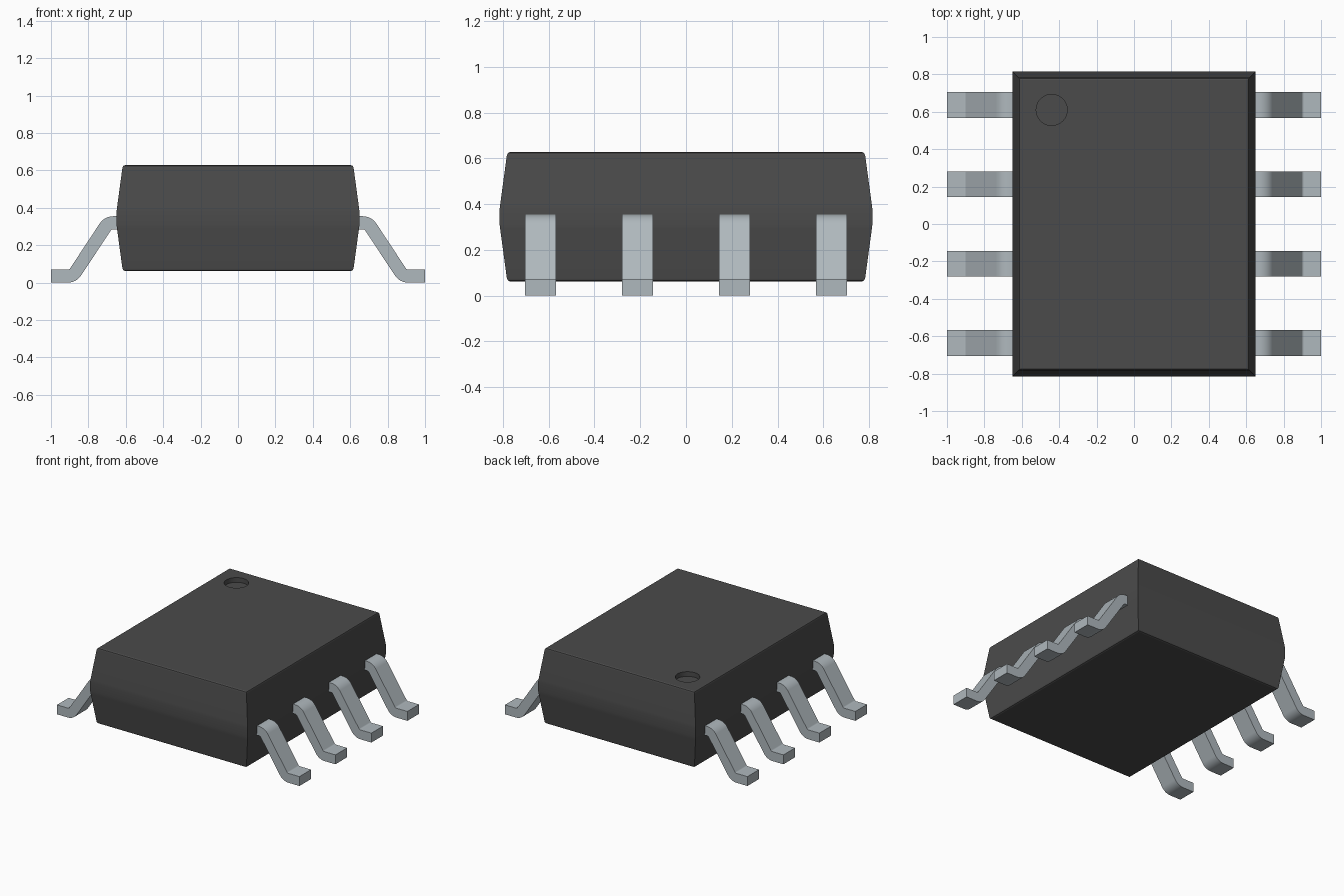
import bpy, bmesh, math
from mathutils import Vector

cube = bpy.data.objects.get("Cube")
if cube:
    bpy.data.objects.remove(cube, do_unlink=True)


def material(name, rgb, metallic=0.0):
    m = bpy.data.materials.new(name)
    m.use_nodes = True
    m.diffuse_color = (*rgb, 1)
    bsdf = m.node_tree.nodes["Principled BSDF"]
    bsdf.inputs["Base Color"].default_value = (*rgb, 1)
    bsdf.inputs["Roughness"].default_value = 0.6
    return m


def add_object(name, bm, mat):
    bmesh.ops.recalc_face_normals(bm, faces=bm.faces)
    mesh = bpy.data.meshes.new(name)
    bm.to_mesh(mesh)
    bm.free()
    mesh.materials.append(mat)
    obj = bpy.data.objects.new(name, mesh)
    bpy.context.collection.objects.link(obj)
    return obj


def activate(obj):
    bpy.ops.object.select_all(action="DESELECT")
    obj.select_set(True)
    bpy.context.view_layer.objects.active = obj


def smooth(obj, degrees):
    activate(obj)
    bpy.ops.object.shade_smooth_by_angle(angle=math.radians(degrees))
    mod = obj.modifiers.new("Weighted normals", "WEIGHTED_NORMAL")
    mod.keep_sharp = True


plastic = material("dark plastic", (0.07, 0.07, 0.07))
metal = material("tinned metal", (0.43, 0.48, 0.51))

# Moulded body: stacked rectangles given as (height, inset)
HALF_X, HALF_Y = 0.65, 0.815
half_rings = [(0.062, 0.046), (0.066, 0.037), (0.076, 0.032),
              (0.29, 0.003), (0.315, 0.0)]
MID_Z = 0.345
rings = half_rings + [(2 * MID_Z - z, i) for z, i in reversed(half_rings)]
TOP_Z = rings[-1][0]

bm = bmesh.new()
loops = []
for z, inset in rings:
    x, y = HALF_X - inset, HALF_Y - inset
    loops.append([bm.verts.new((sx * x, sy * y, z))
                  for sx, sy in ((-1, -1), (1, -1), (1, 1), (-1, 1))])
for low, high in zip(loops, loops[1:]):
    for i in range(4):
        j = (i + 1) % 4
        bm.faces.new((low[i], low[j], high[j], high[i]))
bm.faces.new(loops[0])
bm.faces.new(loops[-1])
body = add_object("body", bm, plastic)

# Round index dimple sunk into the top
bpy.ops.mesh.primitive_cylinder_add(vertices=48, radius=0.083, depth=0.08,
                                    location=(-0.44, 0.61, TOP_Z + 0.005))
cutter = bpy.context.object
cutter.name = "dimple_cutter"
cutter.hide_render = True
cutter.data.materials.append(plastic)
activate(body)
cut = body.modifiers.new("Dimple", "BOOLEAN")
cut.operation = "DIFFERENCE"
cut.solver = "EXACT"
cut.object = cutter
bpy.ops.object.modifier_apply(modifier=cut.name)
bpy.data.objects.remove(cutter, do_unlink=True)
smooth(body, 20)

# Gull-wing lead: a centre line with rounded bends, thickened and extruded
THICK, WIDTH, RADIUS, STEPS = 0.07, 0.137, 0.05, 6
path = [Vector(p) for p in ((0.6, 0.32), (0.695, 0.32), (0.883, 0.035), (1.0, 0.035))]


def bend_points(a, b, c):
    """Positions and normals along the fillet at corner b."""
    d1, d2 = (b - a).normalized(), (c - b).normalized()
    turn = d1.angle_signed(d2)          # clockwise is positive
    start = b - d1 * RADIUS * math.tan(abs(turn) / 2)
    side = 1 if turn > 0 else -1
    n1 = Vector((-d1.y, d1.x))
    centre = start - n1 * RADIUS * side
    out = []
    for k in range(STEPS + 1):
        t = -turn * k / STEPS
        n = Vector((n1.x * math.cos(t) - n1.y * math.sin(t),
                    n1.x * math.sin(t) + n1.y * math.cos(t)))
        out.append((centre + n * RADIUS * side, n))
    return out


up = Vector((0, 1))
samples = ([(path[0], up)] + bend_points(*path[:3])
           + bend_points(*path[1:]) + [(path[3], up)])
outline = ([p + n * THICK / 2 for p, n in samples]
           + [p - n * THICK / 2 for p, n in reversed(samples)])

bm = bmesh.new()
cap = bm.faces.new([bm.verts.new((p.x, -WIDTH / 2, p.y)) for p in outline])
result = bmesh.ops.extrude_face_region(bm, geom=[cap])
moved = [g for g in result["geom"] if isinstance(g, bmesh.types.BMVert)]
bmesh.ops.translate(bm, verts=moved, vec=(0, WIDTH, 0))
lead = add_object("lead_left_1", bm, metal)
smooth(lead, 30)

# Four leads on each side
for side, turn in (("left", 0), ("right", math.pi)):
    for i in range(4):
        name = f"lead_{side}_{i + 1}"
        obj = lead
        if name != lead.name:
            obj = lead.copy()
            obj.name = name
            bpy.context.collection.objects.link(obj)
        obj.location = (0, (i - 1.5) * 0.424, 0)
        obj.rotation_euler = (0, 0, turn)
